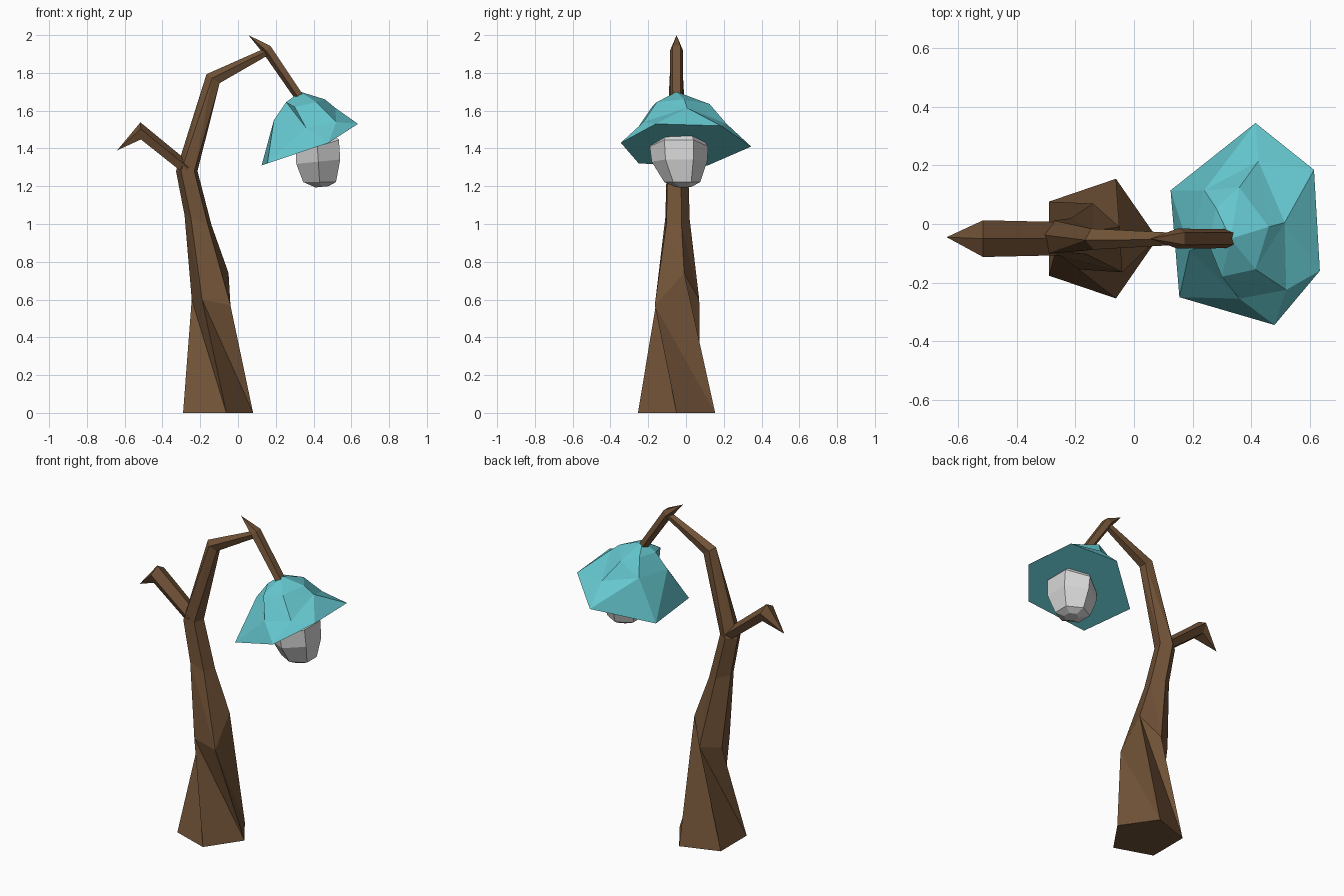
import bpy, bmesh, math

Y0 = -0.05  # the tree's bend lies in this plane


def material(name, rgb):
    m = bpy.data.materials.new(name)
    m.diffuse_color = (*rgb, 1.0)
    return m


BARK = material("brown bark", (0.165, 0.085, 0.038))
TEAL = material("teal shade", (0.13, 0.57, 0.62))
PALE = material("pale grey bulb", (0.68, 0.68, 0.68))


def loft(name, rings, mat, triangles=False):
    """Skin a stack of equal-sized point rings, closing both ends."""
    bm = bmesh.new()
    rows = [[bm.verts.new(p) for p in ring] for ring in rings]
    n = len(rows[0])
    for lo, hi in zip(rows, rows[1:]):
        for i in range(n):
            j = (i + 1) % n
            if triangles:
                bm.faces.new((lo[i], lo[j], hi[i]))
                bm.faces.new((lo[j], hi[j], hi[i]))
            else:
                bm.faces.new((lo[i], lo[j], hi[j], hi[i]))
    bm.faces.new(rows[0][::-1])
    bm.faces.new(rows[-1])
    bmesh.ops.remove_doubles(bm, verts=bm.verts, dist=0.0005)
    bmesh.ops.recalc_face_normals(bm, faces=bm.faces)
    me = bpy.data.meshes.new(name)
    bm.to_mesh(me)
    bm.free()
    me.materials.append(mat)
    ob = bpy.data.objects.new(name, me)
    bpy.context.collection.objects.link(ob)
    return ob


def ring(x, z, r, ry, tilt=0.0, n=5, y=Y0, turn=0.0):
    """Ring spanned by the y axis and a direction tilted in the xz plane."""
    pts = []
    for k in range(n):
        a = 2 * math.pi * k / n + turn
        u = r * math.cos(a)
        pts.append((x + u * math.cos(tilt), y + ry * math.sin(a), z + u * math.sin(tilt)))
    return pts


# Twisting trunk, bending over into a thin arm
TWIST = -0.87
knot = [(-0.04, -0.165, 0.57), (-0.05, -0.01, 0.74), (-0.14, 0.07, 0.60),
        (-0.245, 0.0, 0.60), (-0.19, -0.155, 0.60)]
loft("trunk", [
    ring(-0.125, 0.00, 0.205, 0.215),
    knot,
    ring(-0.21, 1.02, 0.080, 0.070, -0.35, turn=TWIST),
    ring(-0.27, 1.28, 0.060, 0.062, turn=TWIST),
    ring(-0.13, 1.768, 0.045, 0.038, -0.60, turn=-0.5),
    ring(0.16, 1.915, 0.021, 0.021, -1.15, turn=-0.5),
], BARK, triangles=True)

# Stubby side branch with a drooping point
loft("side_branch", [
    ring(-0.27, 1.29, 0.035, 0.060, 0.9),
    ring(-0.515, 1.488, 0.050, 0.066, 1.6),
    ring(-0.64, 1.39, 0.0, 0.0, 2.4, y=-0.045),
], BARK)

# Hanging twig with a spur at the bend
loft("hanging_twig", [
    ring(0.055, 2.00, 0.0, 0.0),
    ring(0.155, 1.925, 0.030, 0.036, -2.36),
    ring(0.335, 1.66, 0.026, 0.034, -2.56),
], BARK)

# Tilted, uneven six-sided lamp shade with a flat underside
rim = [(0.48, -0.345, 1.43), (0.635, -0.16, 1.53), (0.615, 0.185, 1.52),
       (0.415, 0.345, 1.41), (0.125, 0.115, 1.31), (0.155, -0.25, 1.32)]
middle = [(0.52, -0.225, 1.54), (0.515, 0.005, 1.615), (0.425, 0.215, 1.53),
          (0.24, 0.115, 1.56), (0.19, -0.09, 1.55), (0.36, -0.255, 1.51)]
upper = [(0.415, -0.155, 1.645), (0.46, -0.01, 1.66), (0.36, 0.125, 1.635),
         (0.28, 0.055, 1.655), (0.255, -0.07, 1.645), (0.30, -0.18, 1.62)]
loft("lamp_shade", [rim, middle, upper, ring(0.33, 1.70, 0, 0, n=6)], TEAL, triangles=True)

# Faceted bulb, its top tucked into the shade
P6 = math.pi / 6
loft("lamp_bulb", [
    ring(0.445, 1.197, 0.04, 0.045, 0.1, 6, -0.015, P6),
    ring(0.432, 1.222, 0.100, 0.095, 0.0, 6, -0.02, P6),
    ring(0.425, 1.33, 0.135, 0.147, 0.1, 6, -0.035, P6),
    ring(0.42, 1.41, 0.138, 0.155, 0.3, 6, -0.037, P6),
    ring(0.40, 1.49, 0.08, 0.10, 0.35, 6, -0.037, P6),
], PALE)
